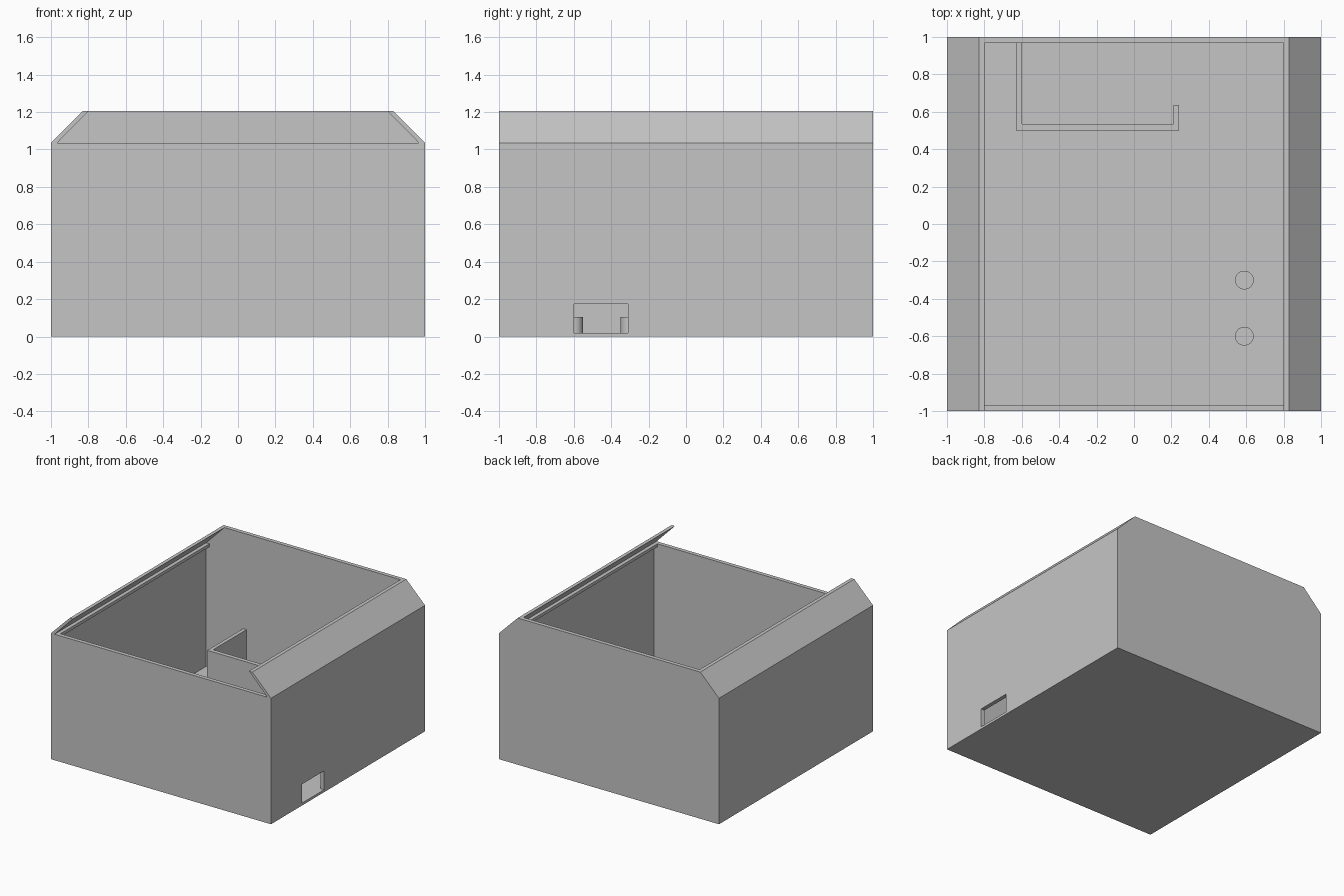
import bpy, bmesh, math

if "Cube" in bpy.data.objects:
    bpy.data.objects.remove(bpy.data.objects["Cube"], do_unlink=True)

# One plain grey for everything
GREY = (0.56, 0.56, 0.56, 1)
grey = bpy.data.materials.new("plain grey")
grey.use_nodes = True
grey.diffuse_color = GREY
grey.node_tree.nodes["Principled BSDF"].inputs["Base Color"].default_value = GREY

# Main dimensions
WALL = 0.033
INNER = 1 - WALL
FLOOR = 0.02
RIM = 1.035
TOP = 1.205
OUT_TOP = 0.83
IN_TOP = 0.80


def prism(name, profile, start, end, axis="y"):
    """Extrude a closed profile, in xz along y or in xy along z."""
    bm = bmesh.new()
    place = (lambda a, b, t: (a, t, b)) if axis == "y" else (lambda a, b, t: (a, b, t))
    face = bm.faces.new([bm.verts.new(place(a, b, start)) for a, b in profile])
    moved = bmesh.ops.extrude_face_region(bm, geom=[face])["geom"]
    bmesh.ops.translate(bm, vec=place(0, 0, end - start),
                        verts=[v for v in moved if isinstance(v, bmesh.types.BMVert)])
    bmesh.ops.recalc_face_normals(bm, faces=bm.faces)
    mesh = bpy.data.meshes.new(name)
    bm.to_mesh(mesh)
    bm.free()
    mesh.materials.append(grey)
    obj = bpy.data.objects.new(name, mesh)
    bpy.context.collection.objects.link(obj)
    return obj


def box(name, x0, x1, y0, y1, z0, z1):
    return prism(name, [(x0, z0), (x1, z0), (x1, z1), (x0, z1)], y0, y1)


def mirrored(half):
    """Complete a right-hand half profile by mirroring it across x = 0."""
    return half + [(-x, z) for x, z in reversed(half)]


def cut(target, cutter):
    cutter.hide_render = True
    mod = target.modifiers.new("cut", "BOOLEAN")
    mod.operation = "DIFFERENCE"
    mod.solver = "EXACT"
    mod.object = cutter
    bpy.context.view_layer.objects.active = target
    bpy.ops.object.modifier_apply(modifier=mod.name)
    bpy.data.objects.remove(cutter, do_unlink=True)


# Enclosure shell with inward sloping upper sides
shell = prism("enclosure_shell", mirrored([(1, 0), (1, RIM), (OUT_TOP, TOP)]), -1, 1)
upper = [(INNER, RIM), (IN_TOP, TOP), (IN_TOP, TOP + 0.1)]
cut(shell, prism("cavity_cutter", mirrored([(INNER, FLOOR)] + upper), -INNER, INNER))
cut(shell, prism("front_opening_cutter", mirrored(upper), -1.1, -0.9))
cut(shell, box("port_cutter", 0.9, 1.1, -0.6, -0.31, FLOOR, 0.175))

# Narrow ledges under the sloping sides
for side, name in ((-1, "right_ledge"), (1, "left_ledge")):
    x0, x1 = sorted((side * INNER, side * (INNER - 0.03)))
    box(name, x0, x1, -INNER, INNER, RIM - 0.025, RIM)

# Inner partition: hooked wall standing against the back
prism("partition", [(-0.63, INNER), (-0.63, 0.5), (0.24, 0.5), (0.24, 0.635),
                    (0.21, 0.635), (0.21, 0.535), (-0.6, 0.535), (-0.6, INNER)],
      FLOOR, 0.42, "z")

# Two round pegs behind the port
for y, name in ((-0.6, "front_peg"), (-0.3, "rear_peg")):
    bpy.ops.mesh.primitive_cylinder_add(vertices=40, radius=0.05, depth=0.085,
                                        location=(0.59, y, FLOOR + 0.0425))
    peg = bpy.context.object
    peg.name = name
    peg.data.materials.append(grey)
    bpy.ops.object.shade_smooth_by_angle(angle=math.radians(35))
